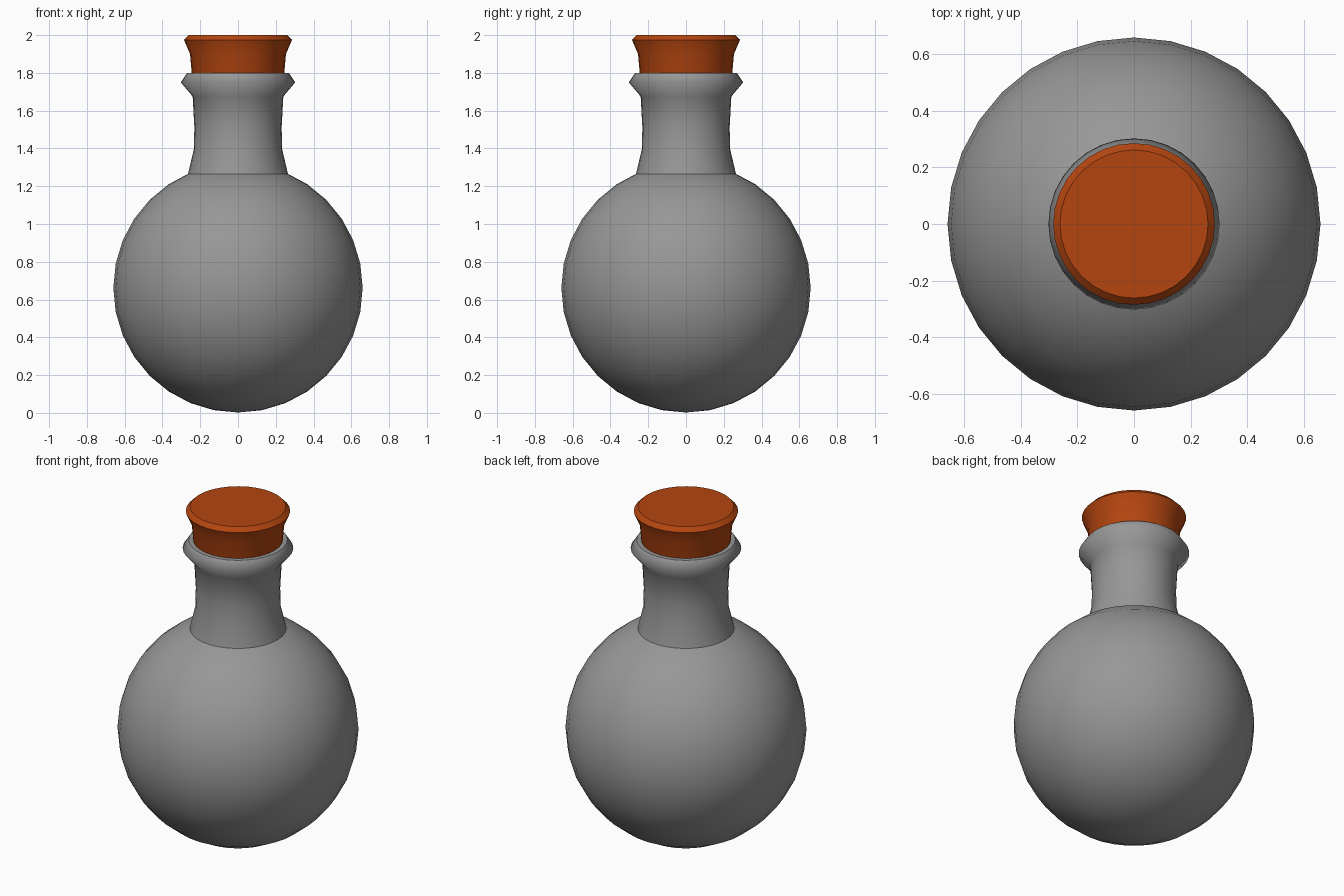
import bpy
import bmesh
from math import sin, cos, pi

SEGMENTS = 32

cube = bpy.data.objects.get("Cube")
if cube:
    bpy.data.objects.remove(cube, do_unlink=True)


def make_material(name, color):
    mat = bpy.data.materials.new(name)
    mat.use_nodes = True
    mat.diffuse_color = (*color, 1)
    mat.node_tree.nodes["Principled BSDF"].inputs["Base Color"].default_value = (*color, 1)
    return mat


def finish(name, bm, mat):
    bmesh.ops.recalc_face_normals(bm, faces=bm.faces)
    mesh = bpy.data.meshes.new(name)
    bm.to_mesh(mesh)
    bm.free()
    mesh.materials.append(mat)
    obj = bpy.data.objects.new(name, mesh)
    bpy.context.collection.objects.link(obj)
    return obj


def lathe(name, profile, sharp_rows, mat):
    """Turn a (radius, height) profile about z, with creases along chosen rows."""
    bm = bmesh.new()
    angles = [2 * pi * i / SEGMENTS for i in range(SEGMENTS)]
    rows = [[bm.verts.new((r * cos(a), r * sin(a), z)) for a in angles] for r, z in profile]
    for low, high in zip(rows, rows[1:]):
        for i in range(SEGMENTS):
            j = (i + 1) % SEGMENTS
            bm.faces.new((low[i], low[j], high[j], high[i])).smooth = True
    bm.faces.new(rows[0][::-1])
    bm.faces.new(rows[-1])
    for k in sharp_rows:
        row = rows[k]
        for i in range(SEGMENTS):
            bm.edges.get((row[i], row[(i + 1) % SEGMENTS])).smooth = False
    return finish(name, bm, mat)


glass = make_material("grey glass", (0.31, 0.31, 0.31))
cork = make_material("orange cork", (0.46, 0.06, 0.005))

# Round body of the flask
bm = bmesh.new()
bmesh.ops.create_uvsphere(bm, u_segments=SEGMENTS, v_segments=16, radius=0.66)
for face in bm.faces:
    face.smooth = True
body = finish("flask_body", bm, glass)
body.location.z = 0.662

# Waisted neck with a flared lip
neck = [(0.267, 1.255), (0.264, 1.268), (0.234, 1.395), (0.231, 1.51),
        (0.24, 1.675), (0.303, 1.75), (0.27, 1.8)]
lathe("flask_neck", neck, [0, -1], glass)

# Stopper with a bevelled cap, seated inside the neck
stopper = [(0.22, 1.72), (0.245, 1.8), (0.254, 1.9), (0.286, 1.975), (0.262, 2.0)]
lathe("stopper", stopper, [0, -2, -1], cork)
